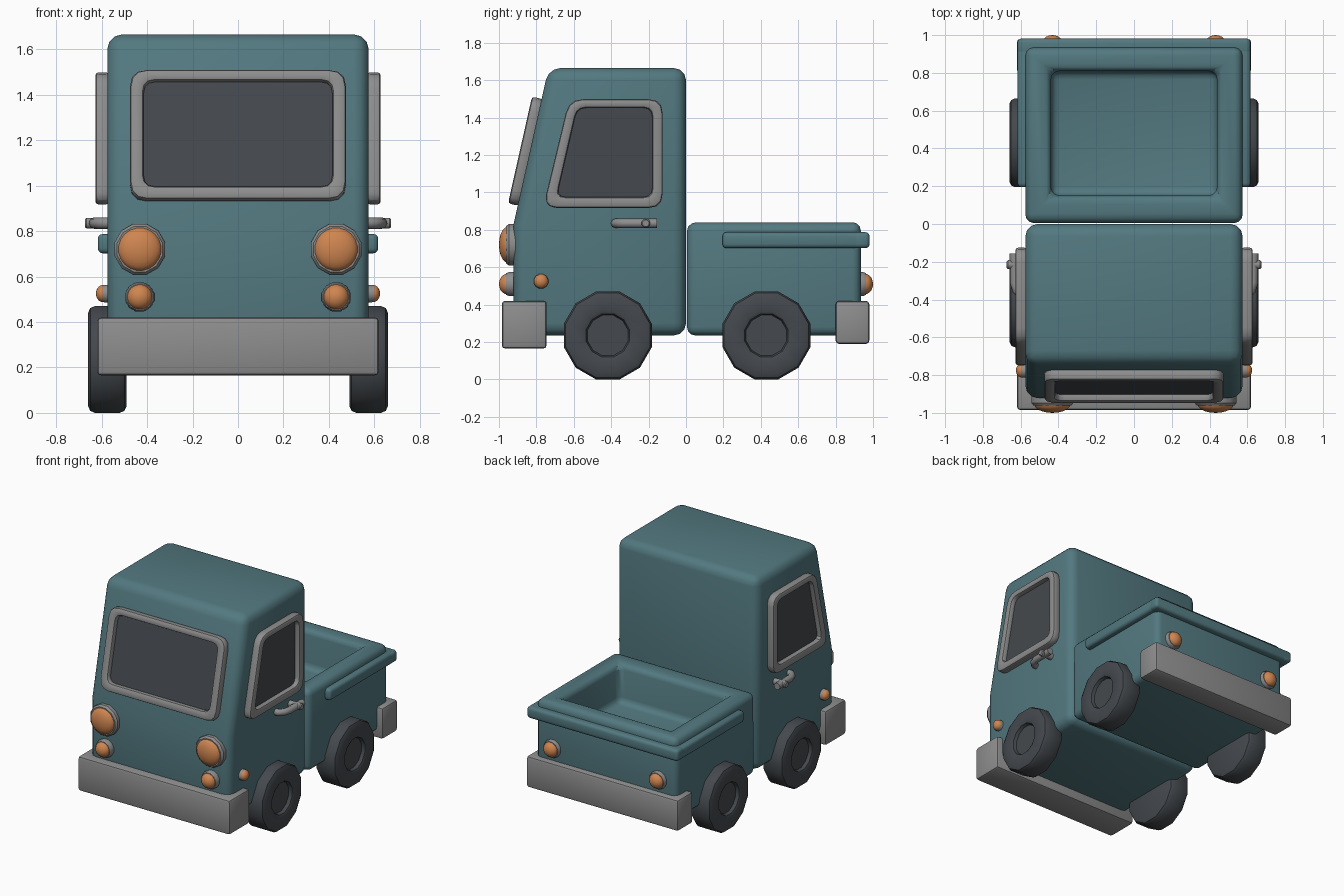
import bpy, bmesh, math
from mathutils import Matrix, Vector

if "Cube" in bpy.data.objects:
    bpy.data.objects.remove(bpy.data.objects["Cube"])


def material(name, rgb):
    m = bpy.data.materials.new(name)
    m.diffuse_color = (*rgb, 1)
    m.use_nodes = True
    m.node_tree.nodes["Principled BSDF"].inputs["Base Color"].default_value = m.diffuse_color
    return m


TEAL = material("teal paint", (0.085, 0.19, 0.215))
GREY = material("grey trim", (0.27, 0.27, 0.27))
DARK = material("dark glass and rubber", (0.058, 0.066, 0.075))
ORANGE = material("orange lamp", (0.62, 0.235, 0.08))


def finish(obj, mat, bevel=0, segs=3, angle=35):
    """Colour, bevel, apply and smooth one object."""
    bpy.context.collection.objects.link(obj)
    obj.data.materials.append(mat)
    if bevel:
        b = obj.modifiers.new("bevel", 'BEVEL')
        b.width, b.segments = bevel, segs
        b.limit_method, b.angle_limit = 'ANGLE', math.radians(40)
    bpy.ops.object.select_all(action='DESELECT')
    obj.select_set(True)
    bpy.context.view_layer.objects.active = obj
    bpy.ops.object.convert(target='MESH')
    bpy.ops.object.shade_smooth_by_angle(angle=math.radians(angle))
    return obj


def from_bm(name, bm, mat, **kw):
    bmesh.ops.recalc_face_normals(bm, faces=bm.faces[:])
    me = bpy.data.meshes.new(name)
    bm.to_mesh(me)
    bm.free()
    return finish(bpy.data.objects.new(name, me), mat, **kw)


def basis(o, u, v, n):
    return Matrix.Translation(o) @ Matrix((u, v, n)).transposed().to_4x4()


def box_bm(lo, hi):
    bm = bmesh.new()
    bmesh.ops.create_cube(bm, size=1)
    for v in bm.verts:
        v.co = [lo[i] if v.co[i] < 0 else hi[i] for i in range(3)]
    return bm


def prism(name, pts, h0, h1, mtx, mat, **kw):
    bm = bmesh.new()
    a, b = [[bm.verts.new(mtx @ Vector((*p, h))) for p in pts] for h in (h0, h1)]
    bm.faces.new(a)
    bm.faces.new(b)
    for i in range(len(pts)):
        j = (i + 1) % len(pts)
        bm.faces.new((a[i], a[j], b[j], b[i]))
    return from_bm(name, bm, mat, **kw)


def ring(name, outer, inner, h0, h1, mtx, mat, **kw):
    bm = bmesh.new()
    loops = [[bm.verts.new(mtx @ Vector((*p, h))) for p in pts]
             for pts, h in ((outer, h0), (outer, h1), (inner, h1), (inner, h0))]
    n = len(outer)
    for k in range(4):
        a, b = loops[k], loops[(k + 1) % 4]
        for i in range(n):
            j = (i + 1) % n
            bm.faces.new((a[i], a[j], b[j], b[i]))
    return from_bm(name, bm, mat, **kw)


def lathe(name, prof, segs, mtx, mat, **kw):
    """Spin (radius, height) pairs round the local z axis."""
    bm = bmesh.new()
    rows = []
    for r, h in prof:
        if r == 0:
            rows.append([bm.verts.new(mtx @ Vector((0, 0, h)))] * segs)
        else:
            rows.append([bm.verts.new(mtx @ Vector((r * math.cos(t), r * math.sin(t), h)))
                         for t in ((i + 0.5) * math.tau / segs for i in range(segs))])
    for a, b in zip(rows, rows[1:]):
        for i in range(segs):
            j = (i + 1) % segs
            bm.faces.new(list(dict.fromkeys((a[i], a[j], b[j], b[i]))))
    return from_bm(name, bm, mat, **kw)


def rounded(pts, r, n=3):
    """Round the corners of a polygon with short curves."""
    out = []
    for i, p in enumerate(pts):
        p, a, b = Vector(p), Vector(pts[i - 1]), Vector(pts[(i + 1) % len(pts)])
        s, e = p + (a - p).normalized() * r, p + (b - p).normalized() * r
        for k in range(n + 1):
            t = k / n
            out.append(s * (1 - t) ** 2 + p * 2 * t * (1 - t) + e * t * t)
    return out


def window(name, outer, inner, mtx):
    ring(name + "_frame", rounded(outer, 0.075), rounded(inner, 0.05),
         -0.01, 0.053, mtx, GREY, bevel=0.018, segs=2)
    grown = [(p[0] * 0.8 + q[0] * 0.2, p[1] * 0.8 + q[1] * 0.2) for p, q in zip(inner, outer)]
    prism(name + "_glass", rounded(grown, 0.05), 0.008, 0.017, mtx, DARK)


def lamp(name, r, dome_r, back, front, tip, mtx, segs=12):
    lathe(name + "_housing", [(0, back), (r, back), (r, front - 0.015),
          (r * 0.9, front), (0, front)], segs, mtx, GREY)
    base = front - 0.008
    arc = [(dome_r * math.cos(t), base + (tip - base) * math.sin(t))
           for t in (k * math.pi / 10 for k in range(5))]
    lathe(name + "_lens", [(0, base)] + arc + [(0, tip)], 20, mtx, ORANGE, angle=50)


X, Y, Z = Vector((1, 0, 0)), Vector((0, 1, 0)), Vector((0, 0, 1))
FRONT, BACK = -0.922, 0.928

# Cabin: side profile extruded across the width
prism("cabin", [(FRONT, 0.235), (0, 0.235), (0, 1.665), (-0.735, 1.665), (FRONT, 0.83)],
      -0.575, 0.575, basis((0, 0, 0), Y, Z, X), TEAL, bevel=0.065)

# Cargo bed with sunken tray
bm = box_bm((-0.575, 0.005, 0.235), (0.575, BACK + 0.007, 0.84))
top = max(bm.faces, key=lambda f: f.calc_center_median().z)
floor = bmesh.ops.extrude_face_region(bm, geom=[top])["geom"]
bm.faces.remove(top)
rim = [v for v in floor if isinstance(v, bmesh.types.BMVert)]
for v in rim:
    v.co = (math.copysign(0.44, v.co.x), 0.15 if v.co.y < 0.4 else 0.81, 0.84)
face = next(f for f in floor if isinstance(f, bmesh.types.BMFace))
low = bmesh.ops.extrude_face_region(bm, geom=[face])["geom"]
bm.faces.remove(face)
for v in low:
    if isinstance(v, bmesh.types.BMVert):
        v.co.z = 0.55
from_bm("cargo_bed", bm, TEAL, bevel=0.045)

# Bed rail wrapping sides and back
from_bm("bed_rail_back", box_bm((-0.617, 0.89, 0.702), (0.617, 0.982, 0.787)), TEAL, bevel=0.022)

# Bumpers
from_bm("front_bumper", box_bm((-0.62, -0.985, 0.165), (0.62, -0.745, 0.42)), GREY, bevel=0.018, segs=2)
from_bm("rear_bumper", box_bm((-0.62, 0.80, 0.19), (0.62, 0.98, 0.42)), GREY, bevel=0.018, segs=2)

# Windscreen on the sloping front
up = Vector((0, 0.187, 0.835)).normalized()
window("windscreen", [(-0.475, 0.102), (0.475, 0.102), (0.475, 0.687), (-0.475, 0.687)],
       [(-0.415, 0.162), (0.415, 0.162), (0.415, 0.637), (-0.415, 0.637)],
       basis((0, FRONT, 0.83), X, up, X.cross(up)))

k = 1 / math.cos(math.pi / 12)
TYRE = [(0, 0), (0.205 * k, 0), (0.226 * k, 0.01), (0.235 * k, 0.03), (0.235 * k, 0.14),
        (0.226 * k, 0.16), (0.205 * k, 0.17), (0.135, 0.17), (0.12, 0.163), (0.112, 0.14), (0, 0.14)]

for s, side in ((1, "right"), (-1, "left")):
    # Side windows
    window(side + "_window", [(-0.765, 0.917), (-0.125, 0.917), (-0.125, 1.498), (-0.625, 1.498)],
           [(-0.692, 0.975), (-0.18, 0.975), (-0.18, 1.453), (-0.582, 1.453)],
           basis((s * 0.575, 0, 0), Y, Z, X * s))
    # Wheels
    for y, end in ((-0.418, "front"), (0.43, "rear")):
        lathe(f"{end}_{side}_wheel", TYRE, 12, basis((s * 0.49, y, 0.235), Y, Z, X * s), DARK)
    # Lamps
    front = lambda z: basis((s * 0.432, FRONT, z), X, Z, -Y)
    lamp(side + "_headlight", 0.115, 0.097, -0.03, 0.04, 0.078, front(0.72))
    lamp(side + "_front_indicator", 0.066, 0.056, -0.01, 0.04, 0.078, front(0.51))
    lamp(side + "_tail_light", 0.066, 0.056, -0.01, 0.035, 0.072,
         basis((s * 0.432, BACK, 0.51), X, Z, Y))
    lamp(side + "_marker", 0.04, 0.038, -0.01, 0.028, 0.05,
         basis((s * 0.575, -0.775, 0.525), Y, Z, X * s))
    # Bed side rail
    xs = sorted((s * 0.53, s * 0.617))
    from_bm(side + "_bed_rail", box_bm((xs[0], 0.195, 0.702), (xs[1], 0.982, 0.787)), TEAL, bevel=0.022)
    # Door handle: bent bar and round button
    cu = bpy.data.curves.new(side + "_door_handle", 'CURVE')
    cu.dimensions, cu.bevel_depth, cu.bevel_resolution, cu.use_fill_caps = '3D', 0.025, 2, True
    path = [(0.56, -0.38), (0.595, -0.375), (0.62, -0.35), (0.632, -0.31), (0.634, -0.155)]
    sp = cu.splines.new('POLY')
    sp.points.add(len(path) - 1)
    for p, (x, y) in zip(sp.points, path):
        p.co = (s * x, y, 0.835, 1)
    finish(bpy.data.objects.new(side + "_door_handle", cu), GREY, angle=50)
    lathe(side + "_handle_button", [(0, 0), (0.024, 0), (0.024, 0.095), (0.018, 0.102), (0, 0.102)],
          12, basis((s * 0.572, -0.215, 0.835), Y, Z, X * s), GREY)
